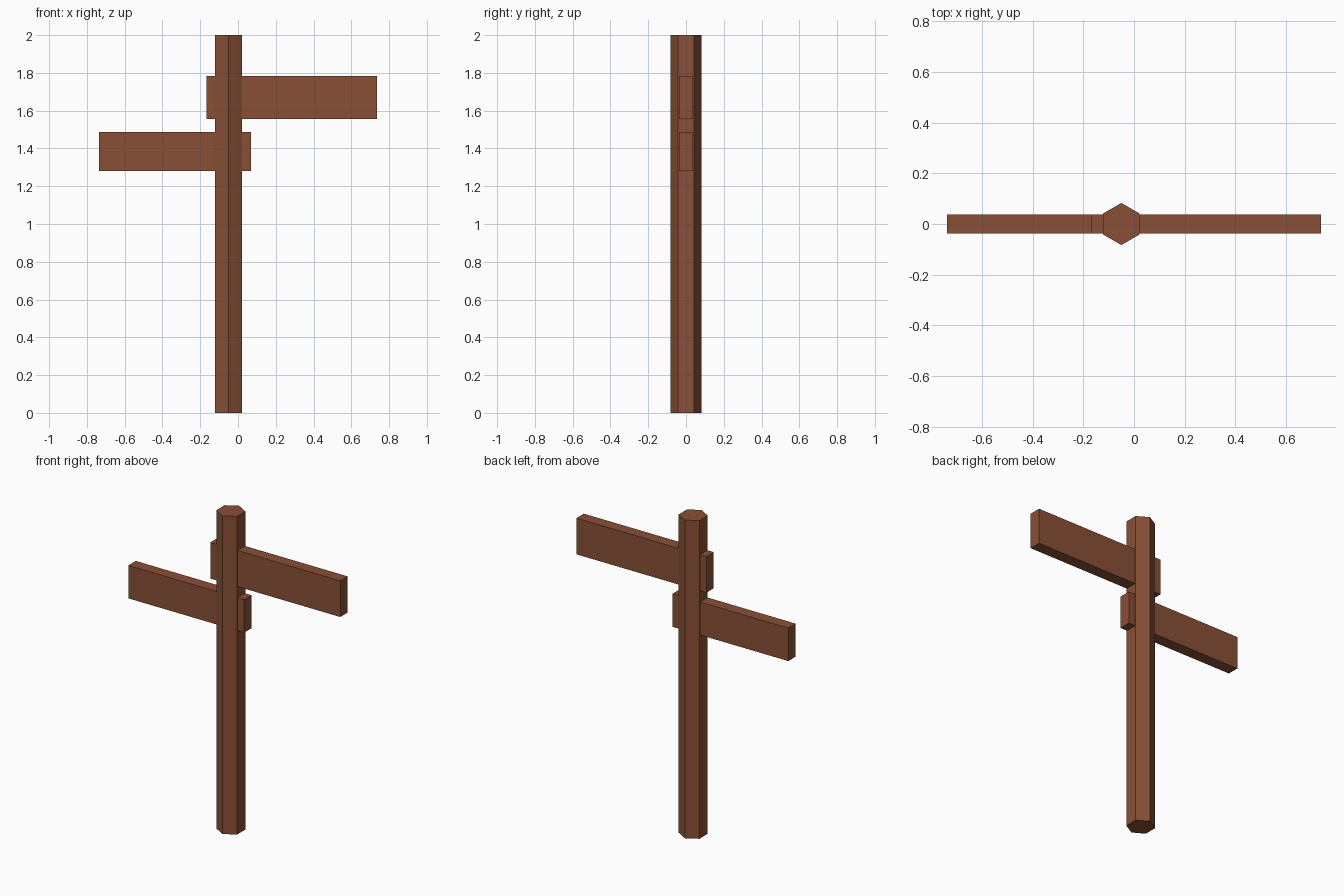
import bpy, bmesh, math

if "Cube" in bpy.data.objects:
    bpy.data.objects.remove(bpy.data.objects["Cube"])

wood = bpy.data.materials.new("brown_wood")
wood.diffuse_color = (0.25, 0.08, 0.037, 1)
wood.use_nodes = True
wood.node_tree.nodes["Principled BSDF"].inputs["Base Color"].default_value = wood.diffuse_color


def prism(name, outline, z0, z1):
    """Extrude an xy outline from z0 to z1."""
    bm = bmesh.new()
    base = bm.faces.new([bm.verts.new((x, y, z0)) for x, y in outline])
    top = bmesh.ops.extrude_face_region(bm, geom=[base], use_keep_orig=True)
    for v in top["geom"]:
        if isinstance(v, bmesh.types.BMVert):
            v.co.z = z1
    bmesh.ops.recalc_face_normals(bm, faces=bm.faces)
    mesh = bpy.data.meshes.new(name)
    bm.to_mesh(mesh)
    bm.free()
    mesh.materials.append(wood)
    obj = bpy.data.objects.new(name, mesh)
    bpy.context.collection.objects.link(obj)
    return obj


def board(name, x0, x1, z0, z1, half=0.037):
    return prism(name, [(x0, -half), (x1, -half), (x1, half), (x0, half)], z0, z1)


# Hexagonal post with corners facing front and back
R = 0.083
hexagon = [(-0.05 + R * math.sin(i * math.pi / 3), R * math.cos(i * math.pi / 3))
           for i in range(6)]
prism("post", hexagon, 0, 2)

# Sign boards passing through the post
board("upper_board", -0.167, 0.737, 1.557, 1.784)
board("lower_board", -0.737, 0.069, 1.28, 1.487)
